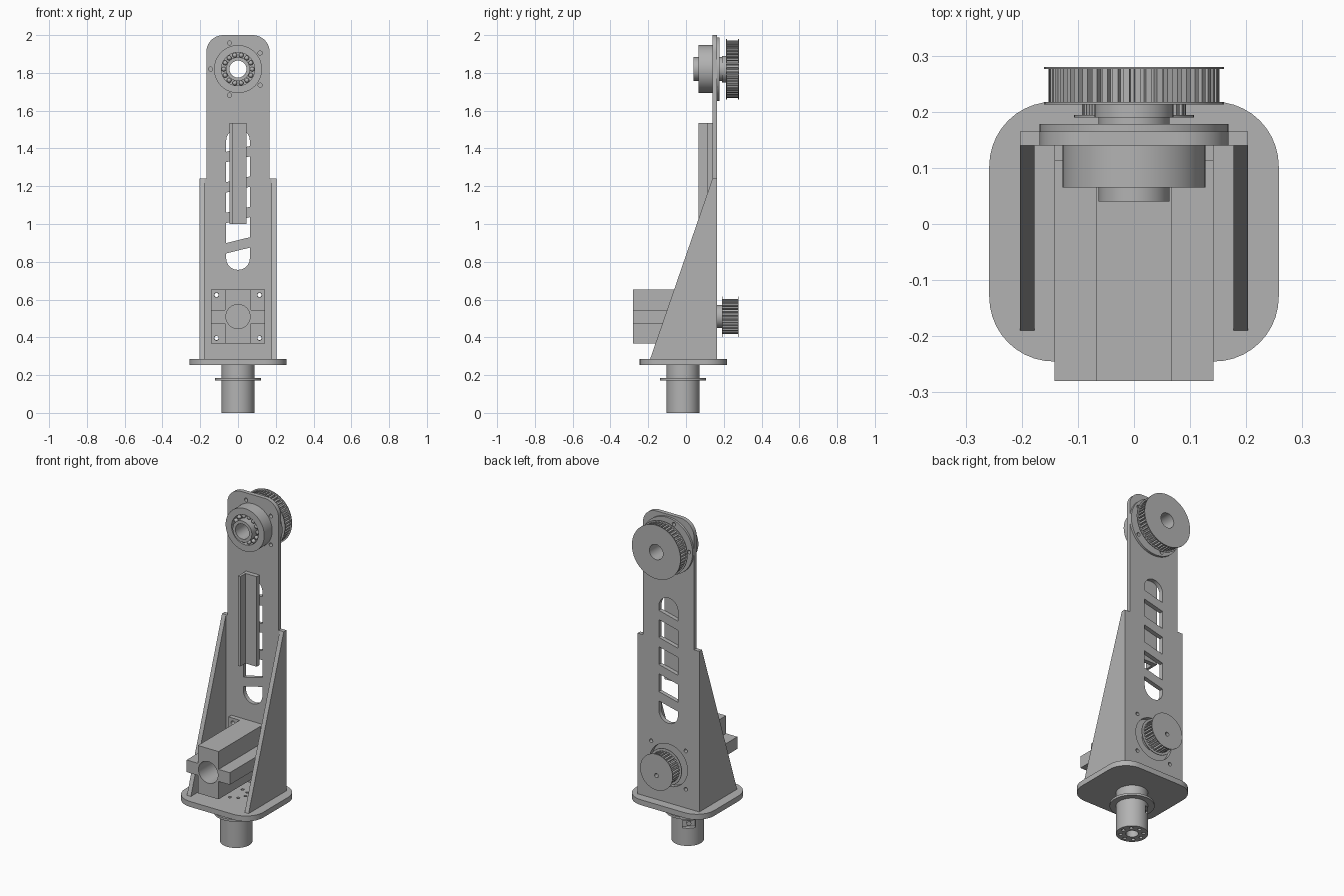
import bpy, bmesh
from math import cos, sin, pi, radians
from mathutils import Vector, Matrix

cube = bpy.data.objects.get("Cube")
if cube:
    bpy.data.objects.remove(cube)

grey = bpy.data.materials.new("machined grey")
grey.use_nodes = True
grey.diffuse_color = (0.45, 0.45, 0.45, 1)
grey.node_tree.nodes["Principled BSDF"].inputs["Base Color"].default_value = (0.45, 0.45, 0.45, 1)

# How a 2D outline point (a, b) at depth d is placed for each axis
PLACE = {"X": lambda a, b, d: (d, a, b),
         "Y": lambda a, b, d: (a, d, b),
         "Z": lambda a, b, d: (a, b, d)}


def finish(name, bm):
    bmesh.ops.recalc_face_normals(bm, faces=bm.faces)
    mesh = bpy.data.meshes.new(name)
    bm.to_mesh(mesh)
    bm.free()
    mesh.materials.append(grey)
    ob = bpy.data.objects.new(name, mesh)
    bpy.context.collection.objects.link(ob)
    return ob


def prism(name, outline, axis, lo, hi):
    bm = bmesh.new()
    rings = [[bm.verts.new(PLACE[axis](a, b, d)) for a, b in outline] for d in (lo, hi)]
    n = len(outline)
    for ring in rings:
        bm.faces.new(ring)
    for i in range(n):
        j = (i + 1) % n
        bm.faces.new((rings[0][i], rings[0][j], rings[1][j], rings[1][i]))
    return finish(name, bm)


def lathe(name, section, axis, centre, steps=64):
    """Revolve a closed (radius, depth) section around the axis."""
    bm = bmesh.new()
    rings = []
    for i in range(steps):
        t = 2 * pi * i / steps
        rings.append([bm.verts.new(PLACE[axis](centre[0] + r * cos(t), centre[1] + r * sin(t), d))
                      for r, d in section])
    m = len(section)
    for i in range(steps):
        a, b = rings[i], rings[(i + 1) % steps]
        for k in range(m):
            q = (k + 1) % m
            bm.faces.new((a[k], a[q], b[q], b[k]))
    return finish(name, bm)


def ring(name, inner, outer, lo, hi, axis, centre):
    return lathe(name, [(inner, lo), (outer, lo), (outer, hi), (inner, hi)], axis, centre)


def circle(centre, r, n=48):
    return [(centre[0] + r * cos(2 * pi * i / n), centre[1] + r * sin(2 * pi * i / n)) for i in range(n)]


def rod(name, r, lo, hi, axis, centre, n=48):
    return prism(name, circle(centre, r, n), axis, lo, hi)


def rect(x0, x1, y0, y1):
    return [(x0, y0), (x1, y0), (x1, y1), (x0, y1)]


def arc(cx, cy, r, start, end, n=10):
    return [(cx + r * cos(radians(start + (end - start) * i / n)),
             cy + r * sin(radians(start + (end - start) * i / n))) for i in range(n + 1)]


def cut(target, cutters):
    for c in cutters:
        mod = target.modifiers.new("cut", "BOOLEAN")
        mod.operation, mod.solver, mod.object = "DIFFERENCE", "EXACT", c
    bpy.context.view_layer.update()
    done = bpy.data.meshes.new_from_object(target.evaluated_get(bpy.context.evaluated_depsgraph_get()))
    target.modifiers.clear()
    target.data = done
    for c in cutters:
        bpy.data.objects.remove(c)


SHAFT = (0, -0.016)
TOP = (0, 1.82)
MOTOR = (0, 0.51)
FRONT, BACK = 0.14, 0.165   # faces of the upright plate

# Base plate with a ring of screw holes
X, Y0, Y1, R = 0.258, -0.245, 0.218, 0.115
base = prism("base_plate", arc(X - R, Y1 - R, R, 0, 90) + arc(R - X, Y1 - R, R, 90, 180)
             + arc(R - X, Y0 + R, R, 180, 270) + arc(X - R, Y0 + R, R, 270, 360), "Z", 0.253, 0.285)
cut(base, [rod("hole", 0.009, 0.26, 0.3, "Z", c, 16) for c in circle(SHAFT, 0.06, 8)])

# Swivel shaft with bore, end holes, collar and side pocket
shaft = rod("swivel_shaft", 0.087, 0, 0.253, "Z", SHAFT)
pocket = prism("pocket", rect(-0.035, 0.035, 0.105, 0.15), "Y", 0.06, 0.12)
pocket.data.transform(Matrix.Translation((0, SHAFT[1], 0)) @ Matrix.Rotation(radians(40), 4, "Z"))
cut(shaft, [rod("bore", 0.034, -0.1, 0.1, "Z", SHAFT), pocket]
    + [rod("hole", 0.01, -0.1, 0.05, "Z", c, 16) for c in circle(SHAFT, 0.062, 8)])
ring("shaft_collar", 0.08, 0.121, 0.172, 0.185, "Z", SHAFT)
pin = rod("pocket_screw", 0.013, 0.05, 0.075, "Y", (0, 0.127), 16)
pin.data.transform(Matrix.Translation((0, SHAFT[1], 0)) @ Matrix.Rotation(radians(40), 4, "Z"))

# Upright plate: wide below, narrow with rounded top corners above
W, N, STEP = 0.203, 0.168, 1.24
plate = prism("upright_plate", [(-W, 0.285), (W, 0.285), (W, STEP), (N, STEP)]
              + arc(N - 0.09, 1.91, 0.09, 0, 90) + arc(0.09 - N, 1.91, 0.09, 90, 180)
              + [(-N, STEP), (-W, STEP)], "Y", FRONT, BACK)
bolt_spots = circle(TOP, 0.145, 5)
bolt_spots = [(-x, z) for x, z in bolt_spots]
motor_spots = [(x, MOTOR[1] + z) for x in (-0.114, 0.114) for z in (-0.114, 0.114)]
S = 0.063
slot = prism("slot", arc(0, 1.44, S, 0, 180) + arc(0, 0.757 + S, S, 180, 360), "Y", 0, 0.3)
cut(plate, [slot, rod("bore", 0.058, 0, 0.3, "Y", TOP), rod("pilot", 0.125, 0, 0.3, "Y", MOTOR)]
    + [rod("hole", 0.011, 0, 0.3, "Y", c, 16) for c in bolt_spots + motor_spots])

# Slanted ribs across the slot
for i in range(4):
    z = 0.887 + 0.161 * i
    prism("slot_rib", [(-S, z - 0.043), (S, z - 0.012), (S, z + 0.043), (-S, z + 0.012)], "Y", FRONT, BACK)

# Side gussets
for side in (-1, 1):
    prism("side_gusset", [(-0.19, 0.285), (BACK, 0.285), (BACK, STEP), (FRONT, STEP)],
          "X", side * 0.177, side * W)

# Angle stiffener on the front of the plate
prism("angle_stiffener", [(-0.045, 0.065), (-0.03, 0.065), (-0.03, 0.113), (0.044, 0.113),
                          (0.044, FRONT), (-0.045, FRONT)], "Z", 1.0, 1.535)

# Motor: cross-shaped body with front bore, square flange, output boss
A, B, H = 0.142, 0.068, 0.036
zc = MOTOR[1]
body = prism("motor_body", [(-B, zc - A), (B, zc - A), (B, zc - H), (A, zc - H), (A, zc + H), (B, zc + H),
                            (B, zc + A), (-B, zc + A), (-B, zc + H), (-A, zc + H), (-A, zc - H), (-B, zc - H)],
             "Y", -0.28, 0.113)
cut(body, [rod("bore", 0.064, -0.4, 0, "Y", MOTOR)])
flange = prism("motor_flange", rect(-A, A, zc - A, zc + A), "Y", 0.113, FRONT)
cut(flange, [rod("hole", 0.012, 0, 0.3, "Y", c, 16) for c in motor_spots])
rod("motor_boss", 0.06, FRONT, 0.19, "Y", MOTOR)

# Bearing housing, back ring, hollow axle and balls
lathe("bearing_housing", [(0.06, 0.1), (0.088, 0.1), (0.088, 0.065), (0.127, 0.065),
                          (0.127, FRONT), (0.06, FRONT)], "Y", TOP)
back_ring = ring("bearing_back_ring", 0.05, N, BACK, 0.178, "Y", TOP)
cut(back_ring, [rod("hole", 0.011, 0, 0.3, "Y", c, 16) for c in bolt_spots])
ring("hollow_axle", 0.045, 0.063, 0.04, 0.19, "Y", TOP)
bm = bmesh.new()
for x, z in circle(TOP, 0.0755, 14):
    bmesh.ops.create_uvsphere(bm, u_segments=12, v_segments=8, radius=0.0125,
                              matrix=Matrix.Translation(Vector((x, 0.08, z))))
finish("bearing_balls", bm)


# Toothed belt pulleys
def pulley(name, centre, teeth, r, rim, hub, lo, mid, hi, bore, bore_at):
    outline = []
    for i in range(teeth):
        for frac, rad in ((0, r - 0.014), (0.35, r - 0.014), (0.42, r), (0.93, r)):
            t = 2 * pi * (i + frac) / teeth
            outline.append((centre[0] + rad * cos(t), centre[1] + rad * sin(t)))
    parts = [prism(name + "_teeth", outline, "Y", mid, hi - 0.004),
             rod(name + "_inner_rim", rim, mid - 0.004, mid, "Y", centre),
             rod(name + "_outer_rim", rim, hi - 0.004, hi, "Y", centre),
             rod(name + "_hub", hub, lo, mid - 0.004, "Y", centre)]
    for p in parts:
        cut(p, [rod("bore", bore, 0, 0.4, "Y", bore_at, 32)])


pulley("upper_pulley", TOP, 48, 0.152, 0.16, 0.07, 0.19, 0.217, 0.28, 0.045, TOP)
pulley("lower_pulley", MOTOR, 30, 0.093, 0.107, 0.05, 0.18, 0.194, 0.278, 0.012, (0, MOTOR[1] - 0.02))

# Smooth round surfaces, keep edges sharp
for ob in bpy.context.collection.objects:
    if ob.type == "MESH" and grey.name in ob.data.materials:
        ob.data.polygons.foreach_set("use_smooth", [True] * len(ob.data.polygons))
        ob.data.set_sharp_from_angle(angle=radians(30))
